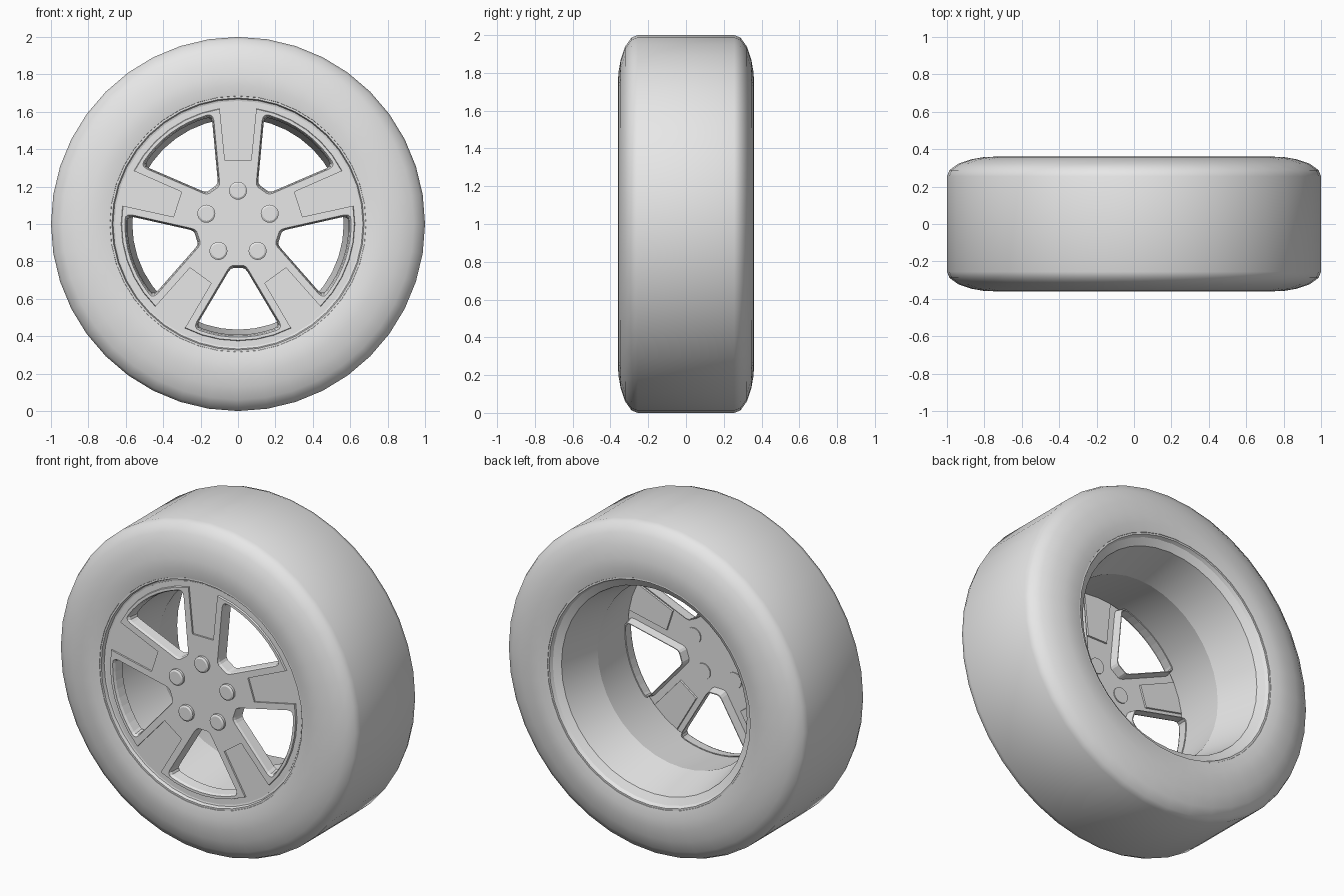
import bpy, bmesh
from math import sin, cos, radians, pi

cube = bpy.data.objects.get("Cube")
if cube:
    bpy.data.objects.remove(cube, do_unlink=True)

HUB_Z = 1.0
SPOKES = 5

grey = bpy.data.materials.new("plain_grey")
grey.use_nodes = True
grey.diffuse_color = (0.8, 0.8, 0.8, 1)
grey.node_tree.nodes["Principled BSDF"].inputs["Base Color"].default_value = (0.8, 0.8, 0.8, 1)


def finish(name, bm, smooth=None):
    """Turn a bmesh into a named object with clean normals."""
    bmesh.ops.remove_doubles(bm, verts=bm.verts, dist=1e-5)
    bmesh.ops.recalc_face_normals(bm, faces=bm.faces)
    mesh = bpy.data.meshes.new(name)
    bm.to_mesh(mesh)
    bm.free()
    mesh.materials.append(grey)
    obj = bpy.data.objects.new(name, mesh)
    bpy.context.collection.objects.link(obj)
    bpy.ops.object.select_all(action='DESELECT')
    obj.select_set(True)
    bpy.context.view_layer.objects.active = obj
    if smooth:
        bpy.ops.object.shade_smooth_by_angle(angle=radians(smooth))
    return obj


def lathe(bm, profile, steps, cx=0, cz=HUB_Z, closed=True):
    """Spin a (radius, y) profile about an axis running along y."""
    rings = []
    for i in range(steps):
        a = 2 * pi * i / steps
        rings.append([bm.verts.new((cx + r * cos(a), y, cz + r * sin(a))) for r, y in profile])
    n = len(profile)
    for i in range(steps):
        a, b = rings[i], rings[(i + 1) % steps]
        for j in range(n if closed else n - 1):
            k = (j + 1) % n
            bm.faces.new((a[j], a[k], b[k], b[j]))


def loft(bm, sections, angle, capped):
    """Loft (outline, y) sections turned to an angle; capped solid or closed tube."""
    c, s = cos(angle), sin(angle)
    rings = [[bm.verts.new((u * c - v * s, y, HUB_Z + u * s + v * c)) for u, v in pts]
             for pts, y in sections]
    if capped:
        bm.faces.new(rings[0])
        bm.faces.new(rings[-1][::-1])
        pairs = zip(rings, rings[1:])
    else:
        pairs = zip(rings, rings[1:] + rings[:1])
    for f, b in pairs:
        for i in range(len(f)):
            j = (i + 1) % len(f)
            bm.faces.new((f[i], b[i], b[j], f[j]))


def scaled(pts, factor, centre=0.42):
    return [(centre + (u - centre) * factor, v * factor) for u, v in pts]


# Tyre: half section mirrored front to back
half = [(1.0, 0.255), (0.987, 0.288), (0.94, 0.322), (0.87, 0.346),
        (0.8, 0.358), (0.74, 0.36), (0.685, 0.35), (0.66, 0.3)]
bm = bmesh.new()
lathe(bm, half + [(r, -y) for r, y in reversed(half)], 40)
finish("tyre", bm, 40)

# Rim barrel: thin lips and a narrow throat that flares to both sides
rim = [(0.686, -0.348), (0.674, -0.348), (0.668, -0.328), (0.645, -0.322), (0.607, -0.31),
       (0.565, 0.04), (0.622, 0.305), (0.664, 0.328), (0.674, 0.348), (0.686, 0.348),
       (0.665, 0.29), (0.665, -0.29)]
bm = bmesh.new()
lathe(bm, rim, 40)
finish("rim_barrel", bm, 15)

# Pressed spoke plate with a lower outer ring
FRONT, BACK = -0.337, -0.318
STEP = 0.01
bm = bmesh.new()
lathe(bm, [(0, FRONT), (0.622, FRONT), (0.625, FRONT + STEP), (0.658, FRONT + STEP),
           (0.658, BACK), (0, BACK)], 40, closed=False)
plate = finish("spoke_plate", bm)

# Cutters: windows between spokes, shallow pockets open to the outer ring
side = [(0.222, 0.028), (0.228, 0.042), (0.242, 0.054), (0.525, 0.222), (0.545, 0.228), (0.56, 0.222)]
arc = [(0.605 * cos(radians(a)), 0.605 * sin(radians(a))) for a in range(20, -21, -5)]
window = side + arc + [(u, -v) for u, v in reversed(side)]
pocket = [(0.34, -0.07), (0.34, 0.07), (0.64, 0.1), (0.64, -0.1)]
spoke_angles = [pi / 2 + 2 * pi * i / SPOKES for i in range(SPOKES)]
bm = bmesh.new()
for a in spoke_angles:
    loft(bm, [(window, FRONT - 0.02), (window, BACK + 0.02)], a + pi / SPOKES, True)
    loft(bm, [(pocket, FRONT - 0.02), (pocket, FRONT + STEP)], a, True)
cutter = finish("plate_cutter", bm)
cutter.hide_render = True

bpy.context.view_layer.objects.active = plate
cut = plate.modifiers.new("openings", 'BOOLEAN')
cut.operation = 'DIFFERENCE'
cut.solver = 'EXACT'
cut.object = cutter
bpy.ops.object.modifier_apply(modifier=cut.name)
bpy.data.objects.remove(cutter, do_unlink=True)

# Tapered flanges turned back around each window
bm = bmesh.new()
for a in spoke_angles:
    loft(bm, [(scaled(window, 1.02), FRONT + 0.004), (window, FRONT + 0.001),
              (scaled(window, 0.965), FRONT + 0.015), (scaled(window, 0.93), -0.265),
              (scaled(window, 0.96), -0.265)], a + pi / SPOKES, False)
finish("window_flanges", bm)

# Pads pressed out behind the pockets
bm = bmesh.new()
for a in spoke_angles:
    loft(bm, [(scaled(pocket, 0.98), BACK - 0.003), (scaled(pocket, 0.95), BACK + 0.009)], a, True)
finish("spoke_back_pads", bm)

# Wheel bolts running through the hub
bolt = [(0, -0.358), (0.038, -0.358), (0.048, -0.352), (0.048, -0.312), (0, -0.312)]
bm = bmesh.new()
for a in spoke_angles:
    lathe(bm, bolt, 20, 0.178 * cos(a), HUB_Z + 0.178 * sin(a), closed=False)
finish("wheel_bolts", bm, 30)
